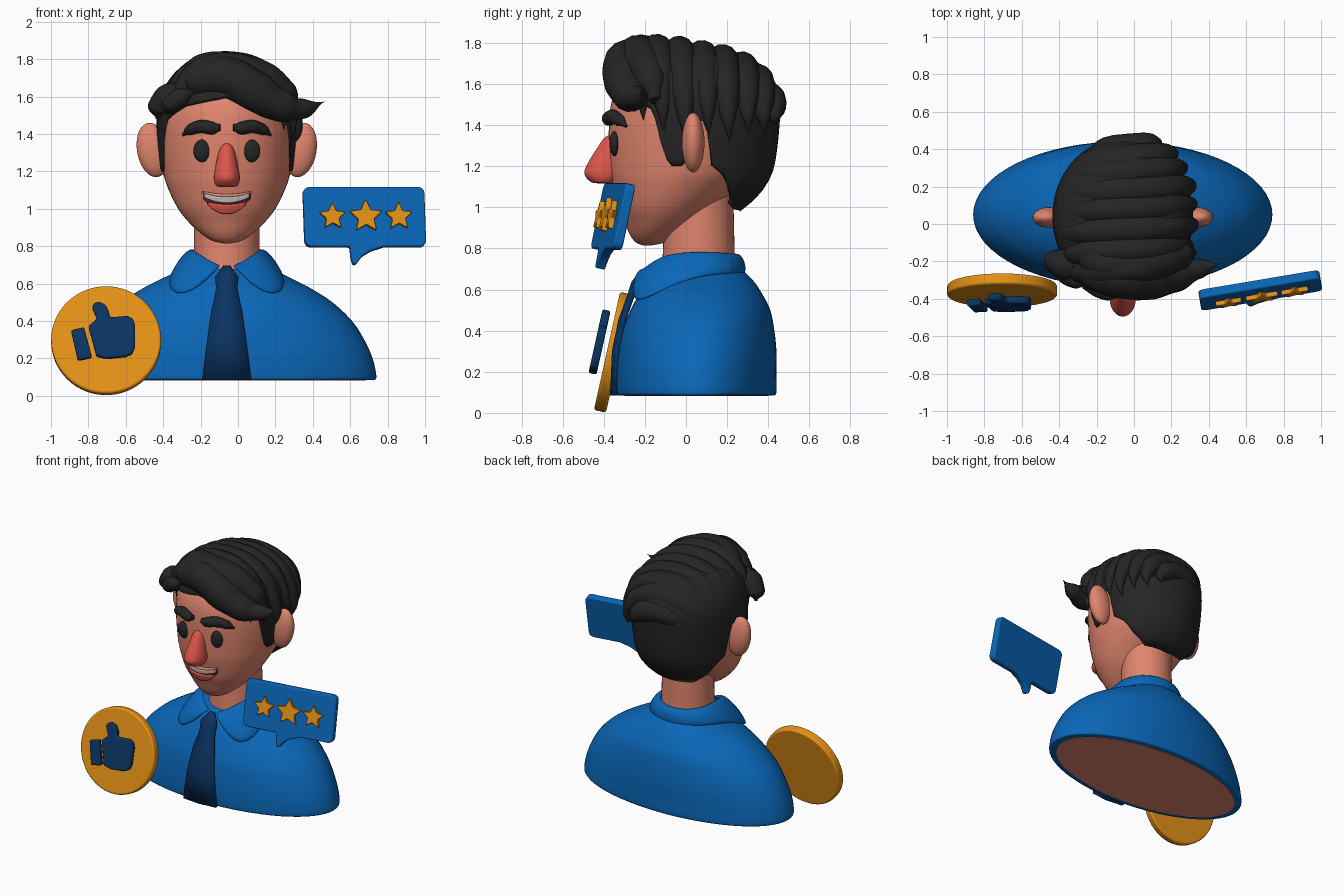
import bpy, bmesh
from math import sin, cos, pi, radians, sqrt, copysign
from mathutils import Matrix, Vector

if "Cube" in bpy.data.objects:
    bpy.data.objects.remove(bpy.data.objects["Cube"])

CX = -0.06  # the bust is symmetric about this x


def mat(name, r, g, b):
    m = bpy.data.materials.new(name)
    m.diffuse_color = (r, g, b, 1)
    m.use_nodes = True
    m.node_tree.nodes["Principled BSDF"].inputs["Base Color"].default_value = m.diffuse_color
    return m


BLUE = mat("blue", .003, .135, .48)
NAVY = mat("navy", .003, .034, .125)
ORANGE = mat("orange", .80, .29, .008)
SKIN = mat("skin", .74, .235, .155)
RED = mat("red", .72, .09, .07)
HAIR = mat("hair", .018, .018, .018)
TEETH = mat("teeth", .75, .75, .72)
DARK = mat("mouth_dark", .12, .02, .02)


def mesh(name, verts, faces, m):
    me = bpy.data.meshes.new(name)
    me.from_pydata(verts, [], faces)
    ob = bpy.data.objects.new(name, me)
    bpy.context.collection.objects.link(ob)
    me.materials.append(m)
    return ob


def grid_faces(rows, cols, wrap=False):
    return [(j*cols+i, j*cols+(i+1) % cols, (j+1)*cols+(i+1) % cols, (j+1)*cols+i)
            for j in range(rows-1) for i in range(cols if wrap else cols-1)]


def refine(table, k=6):
    """Catmull-Rom samples through the table rows."""
    t = [Vector(r) for r in table]
    out = []
    for i in range(len(t)-1):
        a, b, c, d = t[max(i-1, 0)], t[i], t[i+1], t[min(i+2, len(t)-1)]
        for s in range(k):
            u = s/k
            out.append(.5*(2*b + (c-a)*u + (2*a-5*b+4*c-d)*u*u + (3*b-a-3*c+d)*u**3))
    return out + [t[-1]]


def lookup(prof, z):
    for a, b in zip(prof, prof[1:]):
        if a[0] <= z <= b[0]:
            return a.lerp(b, (z-a[0])/max(b[0]-a[0], 1e-6))
    return prof[-1] if z > prof[-1][0] else prof[0]


def ring_pt(r, th):
    z, f, b, rx = r
    return (CX + rx*sin(th), (f+b)/2 - (b-f)/2*cos(th), z)


def loft(name, table, m, n=48):
    """Elliptical rings from rows of (z, front y, back y, half width)."""
    prof = refine(table)
    v = [ring_pt(r, 2*pi*i/n) for r in prof for i in range(n)]
    f = grid_faces(len(prof), n, True)
    f += [tuple(reversed(range(n))), tuple(range(len(v)-n, len(v)))]
    mesh(name, v, f, m)
    return prof


def ball(name, loc, scale, m, rot=(0, 0, 0)):
    bpy.ops.mesh.primitive_uv_sphere_add(segments=32, ring_count=18, location=loc, rotation=rot)
    ob = bpy.context.object
    ob.name, ob.scale = name, scale
    ob.data.materials.append(m)


def tube(name, pts, m):
    """Tapered lock through points (x, y, z, radius)."""
    cu = bpy.data.curves.new(name, 'CURVE')
    cu.dimensions, cu.bevel_depth, cu.bevel_resolution = '3D', 1, 5
    cu.resolution_u, cu.use_fill_caps = 8, True
    s = cu.splines.new('BEZIER')
    s.radius_interpolation = 'LINEAR' if "crown" in name else 'EASE'
    s.bezier_points.add(len(pts)-1)
    for p, q in zip(s.bezier_points, pts):
        p.co, p.radius = q[:3], q[3]
        p.handle_left_type = p.handle_right_type = 'AUTO'
    ob = bpy.data.objects.new(name, cu)
    bpy.context.collection.objects.link(ob)
    cu.materials.append(m)
    bpy.ops.object.select_all(action='DESELECT')
    ob.select_set(True)
    bpy.context.view_layer.objects.active = ob
    bpy.ops.object.convert(target='MESH')


def plate(name, pts, y0, y1, m, mtx, bevel=.01):
    """Outline in (x, z) extruded from y0 to y1, then placed."""
    n = len(pts)
    v = [(x, y, z) for y in (y0, y1) for x, z in pts]
    f = [tuple(range(n)), tuple(reversed(range(n, 2*n)))]
    f += [(i, i+n, (i+1) % n+n, (i+1) % n) for i in range(n)]
    ob = mesh(name, v, f, m)
    bm = bmesh.new()
    bm.from_mesh(ob.data)
    bmesh.ops.recalc_face_normals(bm, faces=bm.faces)
    bm.to_mesh(ob.data)
    bm.free()
    b = ob.modifiers.new("bevel", 'BEVEL')
    b.width, b.segments = bevel, 3
    ob.matrix_world = mtx


def thicken(ob, t, sub=0):
    s = ob.modifiers.new("thick", 'SOLIDIFY')
    s.thickness, s.offset = t, 0
    if sub:
        ob.modifiers.new("smooth", 'SUBSURF').levels = sub


# Torso, underside, neck, head, nose
loft("shirt", [(.085, -.325, .425, .78), (.10, -.34, .44, .80), (.2, -.34, .44, .78), (.3, -.33, .44, .735),
               (.4, -.31, .43, .67), (.5, -.27, .41, .565), (.58, -.225, .37, .44), (.64, -.17, .33, .32),
               (.69, -.1, .28, .22), (.72, -.05, .24, .15)], BLUE, 64)
loft("underside", [(.081, -.30, .40, .745), (.09, -.30, .40, .745)], SKIN, 64)
loft("neck", [(.66, -.12, .24, .18), (.85, -.11, .235, .175), (1.08, -.11, .23, .175)], SKIN)
head = loft("head", [(.815, -.21, -.17, .015), (.83, -.245, -.10, .08), (.87, -.275, -.04, .14), (.93, -.30, .06, .205),
                     (1.0, -.33, .15, .26), (1.1, -.355, .27, .31), (1.2, -.37, .36, .34), (1.4, -.375, .42, .36),
                     (1.55, -.35, .42, .34), (1.67, -.26, .33, .25), (1.73, -.1, .15, .1)], SKIN)
loft("nose", [(1.117, -.43, -.37, .03), (1.125, -.465, -.34, .058), (1.165, -.495, -.30, .07), (1.22, -.475, -.30, .062),
              (1.30, -.425, -.30, .045), (1.335, -.40, -.32, .03), (1.35, -.38, -.34, .008)], RED, 32)


def face_y(dx, z):
    _, f, b, rx = lookup(head, z)
    return (f+b)/2 - (b-f)/2*sqrt(max(0, 1-(dx/rx)**2))


# Mouth layers laid on the face
def mouth_patch(name, w, top, bottom, lift, m):
    v = []
    for j in range(6):
        for i in range(17):
            u = i/8-1
            lo, hi = bottom[0]+bottom[1]*u*u, top[0]+top[1]*u*u
            z = lo+(hi-lo)*j/5
            v.append((CX+w*u, face_y(w*u, z)-lift, z))
    thicken(mesh(name, v, grid_faces(6, 17), m), .02)


mouth_patch("mouth_inside", .122, (1.065, .018), (.985, .07), .002, DARK)
mouth_patch("teeth", .118, (1.064, .018), (1.034, .03), .012, TEETH)
mouth_patch("tongue", .10, (1.024, .012), (.975, .05), .012, RED)
tube("upper_lip", [(CX+.13*u, face_y(.13*u, 1.07+.02*u*u)-.008, 1.07+.02*u*u, .010*(1-.5*u*u))
                   for u in (-1, -.66, -.33, 0, .33, .66, 1)], SKIN)

# Eyes, brows, ears
for s, side in ((-1, "left"), (1, "right")):
    ball(side+"_eye", (CX+s*.132, face_y(.132, 1.31), 1.31), (.046, .025, .06), HAIR)
    tube(side+"_brow", [(CX+s*d, face_y(d, z)-.012, z, r) for d, z, r in
                        ((.035, 1.435, .018), (.08, 1.432, .035), (.13, 1.44, .036), (.19, 1.425, .03), (.235, 1.395, .008))], HAIR)
    ball(side+"_ear", (CX+s*.395, .035, 1.315), (.085, .055, .147), SKIN, (0, s*radians(10), 0))

# Hair cap: hairline height varies around the head
cap = refine([(.97, -.1, .25, .24), (1.03, -.18, .325, .28), (1.1, -.24, .385, .325), (1.2, -.33, .43, .355), (1.4, -.375, .455, .375),
              (1.55, -.375, .455, .37), (1.66, -.35, .40, .33), (1.74, -.27, .29, .24), (1.775, -.12, .14, .1), (1.78, 0, .02, .01)])
LINE = [Vector(p) for p in ((0, 1.6), (40, 1.55), (62, 1.47), (68, 1.24), (72, 1.2), (80, 1.2), (84, 1.24), (88, 1.42),
                            (98, 1.42), (102, 1.2), (112, 1.15), (122, 1.06), (140, .99), (180, .98))]
N, R = 120, 26
verts = []
for j in range(R):
    for i in range(N):
        th = 360*i/N
        h = lookup(LINE, min(th, 360-th))[1]
        verts.append(ring_pt(lookup(cap, h+(1.78-h)*sin(j/(R-1)*pi/2)), radians(th)))
cap_ob = mesh("hair_cap", verts, grid_faces(R, N, True), HAIR)
cap_ob.modifiers.new("thick", 'SOLIDIFY').thickness = .045

# Combed locks across the crown, pointed tips hanging on the right side
for k, (y, zt, w, tip) in enumerate(((-.24, 1.76, .29, 0), (-.14, 1.765, .33, -8), (-.03, 1.755, .35, -18), (.08, 1.735, .35, -10),
                                     (.18, 1.715, .34, -18), (.275, 1.68, .30, -12), (.35, 1.62, .25, -14), (.405, 1.53, .17, -10))):
    pts = []
    for i, r in enumerate((.02, .055, .072, .078, .078, .076, .072, .062, .035, 0)):
        t = i/9
        a = radians(158+(tip-158)*t)
        sx = copysign(abs(cos(a))**.9, cos(a))
        sz = copysign(abs(sin(a))**.9, sin(a))
        pts.append((CX+w*sx*(1.06 if i > 7 else 1), y+.06*(t-.45), 1.42+(zt-1.42)*sz, r))
    tube(f"crown_lock_{k+1}", pts, HAIR)

# Front sweep, its upper layer, and the short tufts on the left
tube("front_sweep", [(-.30, -.20, 1.65, .05), (-.2, -.26, 1.69, .10), (-.06, -.285, 1.70, .115), (.08, -.29, 1.63, .115),
                     (.22, -.275, 1.555, .09), (.34, -.24, 1.535, .055), (.47, -.21, 1.575, 0)], HAIR)
tube("upper_sweep", [(-.30, -.12, 1.64, .05), (-.18, -.20, 1.735, .095), (-.03, -.22, 1.745, .09), (.13, -.20, 1.70, .09),
                     (.24, -.17, 1.62, .075), (.31, -.15, 1.52, .03)], HAIR)
tube("left_tuft", [(-.20, -.22, 1.67, .03), (-.30, -.23, 1.61, .075), (-.37, -.215, 1.585, .085), (-.42, -.20, 1.54, .065),
                   (-.43, -.19, 1.48, .01)], HAIR)
tube("left_front_tuft", [(-.24, -.30, 1.63, .02), (-.31, -.295, 1.595, .05), (-.36, -.275, 1.56, .05), (-.39, -.25, 1.51, .01)], HAIR)

# Collar strip around the neck (offset from centre, y, z), mirrored
inner = [(.025, -.19, .69), (.09, -.17, .725), (.16, -.10, .775), (.195, .05, .785), (.155, .19, .775), (0, .265, .77)]
outer = [(.06, -.24, .665), (.21, -.265, .525), (.325, -.19, .555), (.295, .05, .67), (.22, .22, .67), (0, .31, .67)]


def both(half):
    return [(CX-x, y, z) for x, y, z in half] + [(CX+x, y, z) for x, y, z in half[-2::-1]]


rows = [both(inner), [((a[0]*.5+b[0]*.5), (a[1]+b[1])/2-(.015 if a[1] < 0 else -.015), a[2]*.5+b[2]*.5+.02)
                      for a, b in zip(both(inner), both(outer))], both(outer)]
thicken(mesh("collar", [p for r in rows for p in r], grid_faces(3, len(rows[0])), BLUE), .03, 2)

# Tie
tie = [(.69, .015, -.20), (.63, .06, -.243), (.57, .055, -.262), (.45, .08, -.305), (.3, .102, -.336), (.085, .13, -.345)]
thicken(mesh("tie", [(CX+s*w, y-(.012 if s == 0 else 0), z) for z, w, y in tie for s in (-1, 0, 1)],
             grid_faces(len(tie), 3), NAVY), .025)

# Thumbs-up badge
tilt = Matrix.Translation((-.705, -.355, .295)) @ Matrix.Rotation(radians(-12.5), 4, 'X')
plate("badge_disc", [(.294*cos(2*pi*i/64), .294*sin(2*pi*i/64)) for i in range(64)], -.03, .03, ORANGE, tilt, .012)
cuff = [(-.893, .347), (-.823, .363), (-.78, .198), (-.856, .182)]
hand = [(-.80, .369), (-.754, .41), (-.78, .47), (-.77, .495), (-.743, .503), (-.71, .488), (-.692, .455), (-.684, .417),
        (-.59, .425), (-.562, .41), (-.55, .375), (-.55, .26), (-.565, .218), (-.60, .203), (-.70, .192), (-.757, .205)]
for name, pts in (("badge_cuff", cuff), ("badge_thumb_hand", hand)):
    plate(name, [(x+.705, z-.308) for x, z in pts], -.095, -.055, NAVY, tilt)

# Review bubble with three stars
pose = Matrix.Translation((.675, -.355, .955)) @ Matrix.Rotation(radians(9.5), 4, 'Z') @ Matrix.Rotation(radians(-12), 4, 'X')
W, H, c = .328, .163, .035
outline = []
for sx, sz, a0 in ((1, -1, -90), (1, 1, 0), (-1, 1, 90), (-1, -1, 180)):
    outline += [(sx*(W-c)+c*cos(radians(a0+a)), sz*(H-c)+c*sin(radians(a0+a))) for a in (0, 22, 45, 68, 90)]
outline += [(-.085, -H), (-.08, -.225), (-.072, -.258), (-.055, -.26), (-.02, -.215), (.03, -.185), (.10, -H)]
plate("review_bubble", outline, -.025, .025, BLUE, pose)
for k, (x, r) in enumerate(((-.178, .075), (.003, .093), (.181, .078))):
    star = [((r if i % 2 == 0 else r*.48)*sin(i*pi/5), (r if i % 2 == 0 else r*.48)*cos(i*pi/5)) for i in range(10)]
    plate(f"star_{k+1}", [(x+a, -.004+b) for a, b in star], -.05, -.02, ORANGE, pose, .005)

# Smooth shading with crisp edges
bpy.ops.object.select_all(action='SELECT')
bpy.context.view_layer.objects.active = bpy.data.objects["head"]
bpy.ops.object.shade_smooth_by_angle(angle=radians(40))
